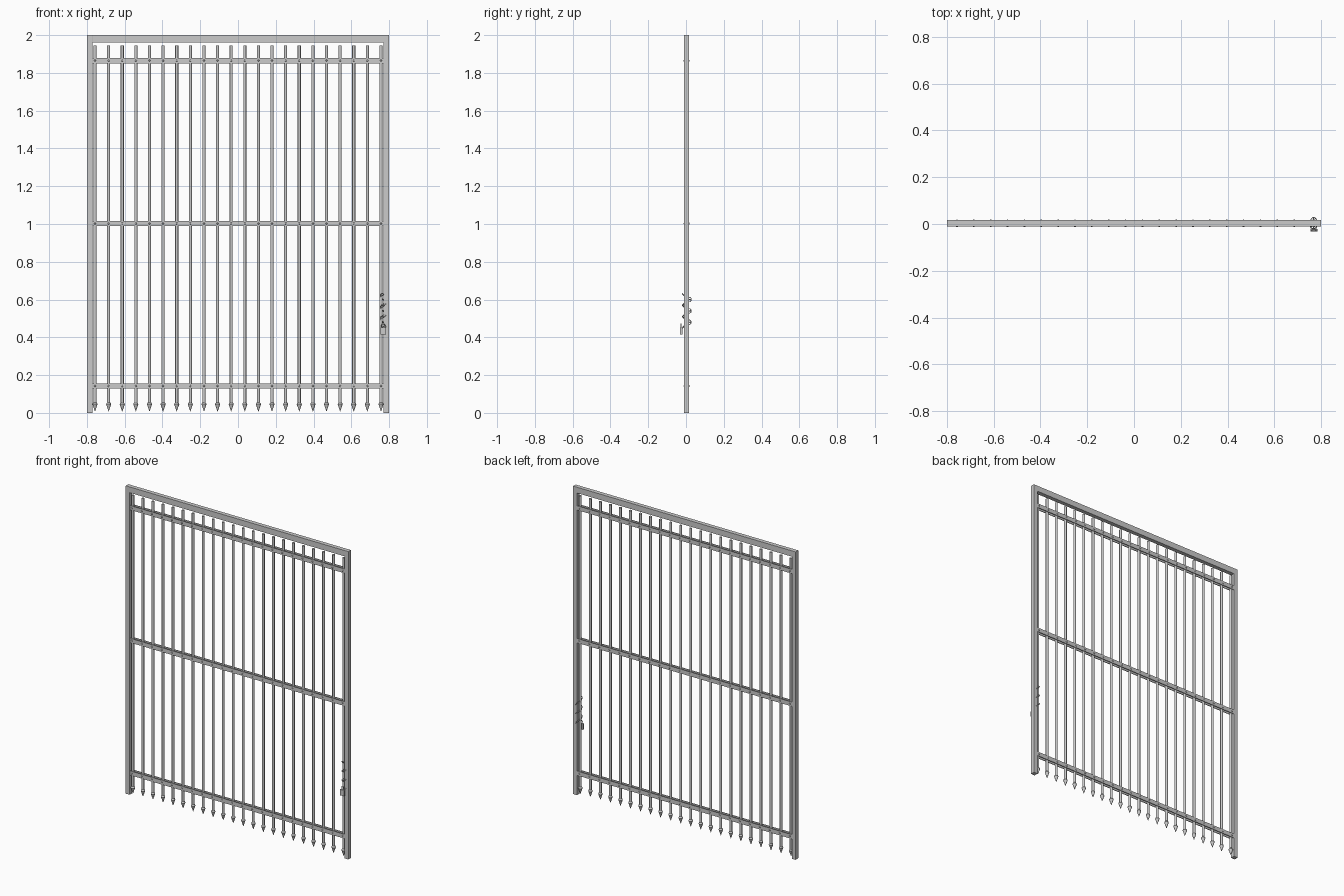
import bpy, bmesh, math
from mathutils import Matrix, Vector

if "Cube" in bpy.data.objects:
    bpy.data.objects.remove(bpy.data.objects["Cube"])

YC = 0.003          # centre plane of the gate
N = 22              # pickets
RAILS = (0.142, 1.003, 1.865)
XS = [-0.757 + i * 1.514 / (N - 1) for i in range(N)]


def finish(bm, name, smooth=False):
    bmesh.ops.recalc_face_normals(bm, faces=bm.faces)
    me = bpy.data.meshes.new(name)
    bm.to_mesh(me)
    bm.free()
    ob = bpy.data.objects.new(name, me)
    bpy.context.collection.objects.link(ob)
    if smooth:
        bpy.context.view_layer.objects.active = ob
        ob.select_set(True)
        bpy.ops.object.shade_smooth_by_angle(angle=math.radians(35))
        ob.select_set(False)
    return ob


def box(name, x0, x1, y0, y1, z0, z1, bevel=0.0):
    bm = bmesh.new()
    m = Matrix.Translation(((x0 + x1) / 2, (y0 + y1) / 2, (z0 + z1) / 2))
    m = m @ Matrix.Diagonal((x1 - x0, y1 - y0, z1 - z0, 1))
    bmesh.ops.create_cube(bm, size=1, matrix=m)
    if bevel:
        bmesh.ops.bevel(bm, geom=bm.edges[:], offset=bevel, segments=2,
                        affect='EDGES', profile=0.5)
    return finish(bm, name)


def lathe(bm, profile, x, y, seg=12):
    rings = [[bm.verts.new((x + r * math.cos(2 * math.pi * k / seg),
                            y + r * math.sin(2 * math.pi * k / seg), z))
              for k in range(seg)] for r, z in profile]
    for a, b in zip(rings, rings[1:]):
        for k in range(seg):
            j = (k + 1) % seg
            bm.faces.new((a[k], a[j], b[j], b[k]))
    bm.faces.new(rings[0][::-1])
    bm.faces.new(rings[-1])


def tube(name, pts, radius, cyclic):
    cu = bpy.data.curves.new(name, 'CURVE')
    cu.dimensions = '3D'
    cu.bevel_depth = radius
    cu.bevel_resolution = 2
    cu.use_fill_caps = True
    sp = cu.splines.new('POLY')
    sp.points.add(len(pts) - 1)
    for p, c in zip(sp.points, pts):
        p.co = (*c, 1)
    sp.use_cyclic_u = cyclic
    ob = bpy.data.objects.new(name, cu)
    bpy.context.collection.objects.link(ob)


# Frame: side posts and head beam
for side, s in (("left", -1), ("right", 1)):
    a, b = sorted((s * 0.771, s * 0.8))
    box(side + "_post", a, b, YC - 0.014, YC + 0.014, 0, 2, 0.0015)
box("head_beam", -0.7715, 0.7715, YC - 0.0135, YC + 0.0135, 1.962, 1.9995)

# Rails: paired flat strips sandwiching the pickets
for i, z in enumerate(RAILS):
    for side, s in (("front", -1), ("back", 1)):
        a, b = sorted((YC + s * 0.008, YC + s * 0.0125))
        box(f"rail_{i}_{side}", -0.773, 0.773, a, b, z - 0.014, z + 0.014)

# Round pickets with spear heads pointing down
bm = bmesh.new()
for x in XS:
    lathe(bm, [(0.0082, 0.05), (0.0082, 1.945)], x, YC)
finish(bm, "pickets", True)
bm = bmesh.new()
for x in XS:
    lathe(bm, [(0.0008, 0.008), (0.0135, 0.046), (0.0115, 0.051),
               (0.0075, 0.056)], x, YC)
finish(bm, "spear_heads", True)

# Rivets on both faces of every rail
bm = bmesh.new()
for x in XS:
    for z in RAILS:
        for s in (-1, 1):
            m = Matrix.Translation((x, YC + s * 0.0125, z)) @ Matrix.Diagonal((0.005, 0.0035, 0.005, 1))
            bmesh.ops.create_uvsphere(bm, u_segments=8, v_segments=6, radius=1, matrix=m)
finish(bm, "rivets", True)

# Chain coiled around the post and last picket
LINKS = 18
CX = 0.768


def coil(t):
    a = -math.pi / 2 + t * 2 * math.pi * 3
    return Vector((CX + 0.012 * math.cos(a), YC + 0.0195 * math.sin(a), 0.45 + 0.18 * t))


for i in range(LINKS):
    t = (i + 0.5) / LINKS
    c = coil(t)
    d = (coil(t + 0.01) - coil(t - 0.01)).normalized()
    side = d.cross(Vector((0, 0, 1))).normalized()
    up = side.cross(d)
    w = (up + side * (1 if i % 2 else -1)).normalized()
    pts = [c + d * 0.011 * math.cos(k * math.pi / 6) + w * 0.006 * math.sin(k * math.pi / 6)
           for k in range(12)]
    tube(f"chain_link_{i}", pts, 0.002, True)

# Padlock hanging at the front
box("padlock_body", 0.754, 0.784, -0.033, -0.019, 0.414, 0.452, 0.002)
arc = [(0.769 + 0.009 * math.cos(k * math.pi / 8), -0.026,
        0.462 + 0.009 * math.sin(k * math.pi / 8)) for k in range(9)]
tube("padlock_shackle", [(0.778, -0.026, 0.448)] + arc + [(0.76, -0.026, 0.448)], 0.0022, False)
